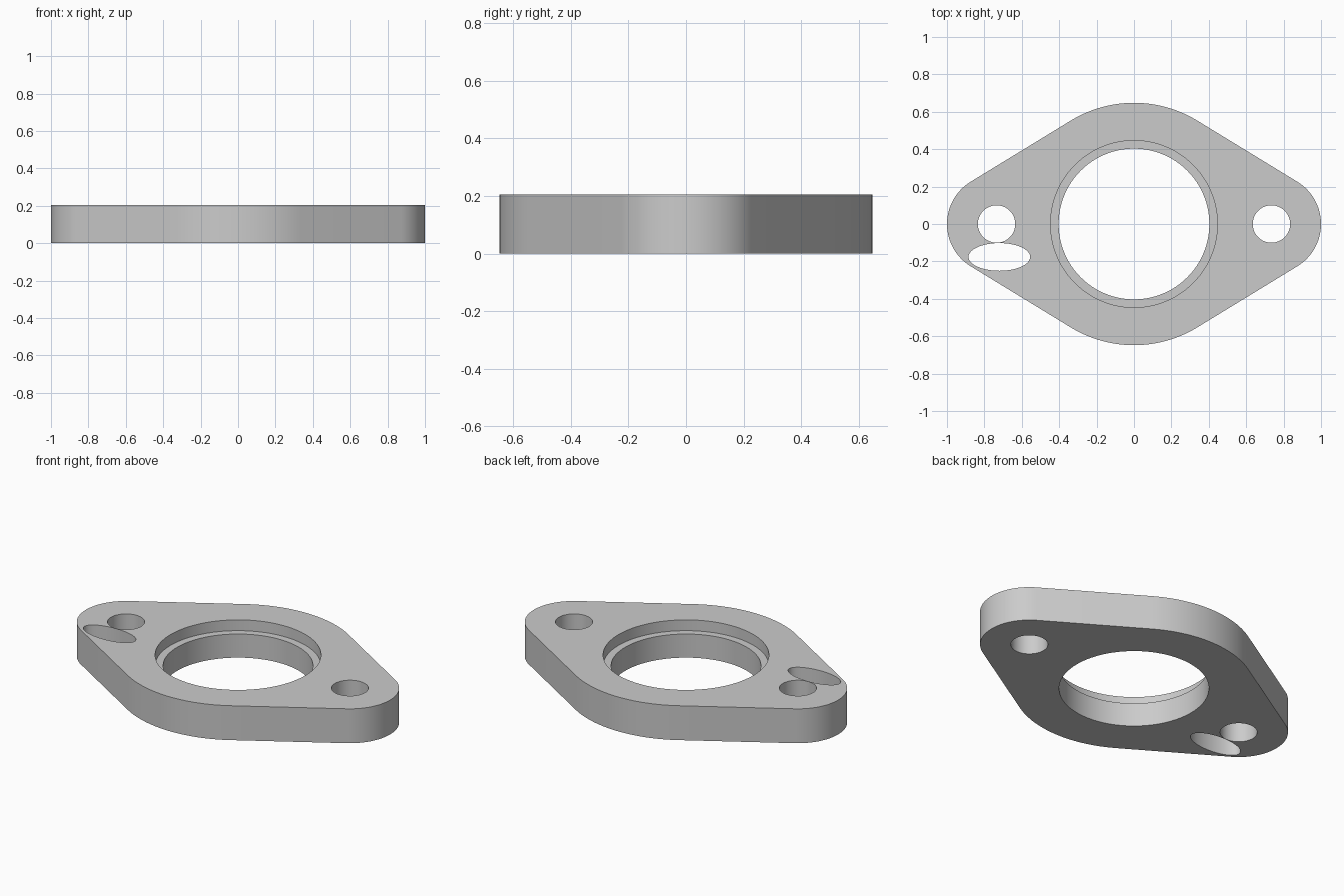
import bpy, bmesh, math

if "Cube" in bpy.data.objects:
    bpy.data.objects.remove(bpy.data.objects["Cube"])

H, LEDGE = 0.204, 0.14            # plate height, counterbore floor
R_MID, R_END, X_END = 0.648, 0.265, 0.735


def arc(cx, cy, rx, ry, a0, a1, n, closed=False):
    count = n if closed else n + 1
    return [(cx + rx * math.cos(a0 + (a1 - a0) * i / n),
             cy + ry * math.sin(a0 + (a1 - a0) * i / n)) for i in range(count)]


def ring(cx, cy, rx, ry, n):
    return arc(cx, cy, rx, ry, 0, 2 * math.pi, n, True)


# Rhombic outline: middle arcs joined to end arcs by tangent lines
t = math.acos((R_MID - R_END) / X_END)
outline = (arc(X_END, 0, R_END, R_END, -t, t, 32)
           + arc(0, 0, R_MID, R_MID, t, math.pi - t, 32)
           + arc(-X_END, 0, R_END, R_END, math.pi - t, math.pi + t, 32)
           + arc(0, 0, R_MID, R_MID, math.pi + t, 2 * math.pi - t, 32))

bore = ring(0, 0, 0.403, 0.403, 96)
counterbore = ring(0, 0, 0.446, 0.446, 96)
through_holes = [ring(X_END, 0, 0.1, 0.1, 48),
                 ring(-X_END, 0, 0.1, 0.1, 48),
                 ring(-0.72, -0.176, 0.165, 0.074, 64)]

bm = bmesh.new()


def loop(points, z):
    return [bm.verts.new((x, y, z)) for x, y in points]


def wall(a, b):
    n = len(a)
    for i in range(n):
        j = (i + 1) % n
        bm.faces.new((a[i], a[j], b[j], b[i])).smooth = True


def cap(loops):
    edges = []
    for vs in loops:
        for i, v in enumerate(vs):
            w = vs[(i + 1) % len(vs)]
            edges.append(bm.edges.get((v, w)) or bm.edges.new((v, w)))
    bmesh.ops.triangle_fill(bm, edges=edges, use_beauty=True, use_dissolve=False)


# Outer side and straight holes
bottom, top = [], []
for pts in [outline] + through_holes:
    lo, hi = loop(pts, 0), loop(pts, H)
    wall(lo, hi)
    bottom.append(lo)
    top.append(hi)

# Stepped central bore
b0, b1 = loop(bore, 0), loop(bore, LEDGE)
c0, c1 = loop(counterbore, LEDGE), loop(counterbore, H)
for a, b in ((b0, b1), (b1, c0), (c0, c1)):
    wall(a, b)

# Flat bottom and top
cap(bottom + [b0])
cap(top + [c1])
bmesh.ops.recalc_face_normals(bm, faces=bm.faces[:])

mesh = bpy.data.meshes.new("flange_plate")
bm.to_mesh(mesh)
bm.free()
plate = bpy.data.objects.new("flange_plate", mesh)
bpy.context.collection.objects.link(plate)

grey = bpy.data.materials.new("light grey")
grey.diffuse_color = (0.6, 0.6, 0.6, 1)
grey.use_nodes = True
grey.node_tree.nodes["Principled BSDF"].inputs["Base Color"].default_value = grey.diffuse_color
mesh.materials.append(grey)

bpy.context.view_layer.objects.active = plate
plate.select_set(True)
bpy.ops.object.shade_smooth_by_angle(angle=math.radians(30))
